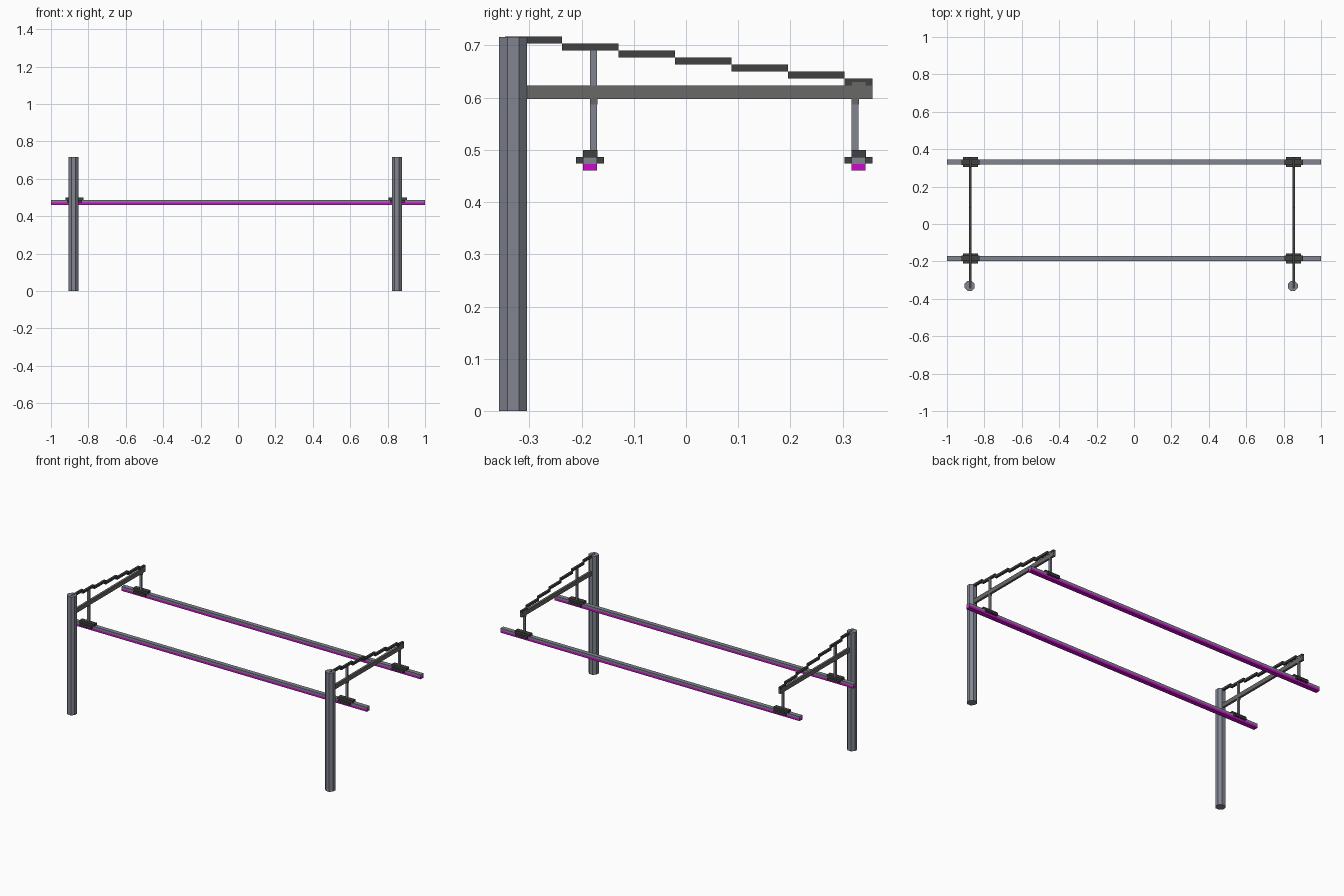
import bpy, bmesh, math

cube = bpy.data.objects.get("Cube")
if cube:
    bpy.data.objects.remove(cube, do_unlink=True)


def material(name, rgb):
    m = bpy.data.materials.new(name)
    m.use_nodes = True
    m.diffuse_color = (*rgb, 1)
    m.node_tree.nodes["Principled BSDF"].inputs["Base Color"].default_value = (*rgb, 1)
    return m


STEEL = material("blue grey steel", (0.22, 0.235, 0.28))
DARK = material("dark grey", (0.053, 0.053, 0.053))
BEAM = material("mid grey", (0.138, 0.138, 0.133))
MAGENTA = material("magenta", (0.6, 0.003, 0.6))


def add_object(name, bm, mat):
    mesh = bpy.data.meshes.new(name)
    bm.to_mesh(mesh)
    bm.free()
    mesh.materials.append(mat)
    ob = bpy.data.objects.new(name, mesh)
    bpy.context.collection.objects.link(ob)
    return ob


def box(name, x, y, z, mat):
    """Box from (min, max) pairs on each axis."""
    bm = bmesh.new()
    bmesh.ops.create_cube(bm, size=1)
    for v in bm.verts:
        v.co = [lo + (c + 0.5) * (hi - lo) for c, (lo, hi) in zip(v.co, (x, y, z))]
    return add_object(name, bm, mat)


def around(c, width):
    return (c - width / 2, c + width / 2)


def post(name, x, y, apothem, height):
    """Eight-sided post with flats facing the axes."""
    bm = bmesh.new()
    r = apothem / math.cos(math.pi / 8)
    ring = [bm.verts.new((x + r * math.cos((i + 0.5) * math.pi / 4),
                          y + r * math.sin((i + 0.5) * math.pi / 4), 0)) for i in range(8)]
    base = bm.faces.new(ring)
    top = bmesh.ops.extrude_face_region(bm, geom=[base])["geom"]
    for v in top:
        if isinstance(v, bmesh.types.BMVert):
            v.co.z = height
    bmesh.ops.recalc_face_normals(bm, faces=bm.faces)
    return add_object(name, bm, STEEL)


RAILS = {"front": -0.1835, "back": 0.3305}   # rail centre lines
T = 0.0134                                   # basic bar thickness

# Long rails with a coloured strip underneath
for label, y in RAILS.items():
    box(label + "_rail", (-1, 1), around(y, 0.027), (0.473, 0.4865), STEEL)
    box(label + "_rail_light_strip", (-1, 1), around(y, 0.027), (0.46, 0.473), MAGENTA)

for side, x in (("right", -0.875), ("left", 0.853)):
    # Upright post and horizontal arm
    post(side + "_post", x - 0.004, -0.331, 0.0265, 0.716)
    box(side + "_arm", around(x, T), (-0.32, 0.357), (0.597, 0.623), BEAM)

    # Stay descending in small steps from the post top to the arm end
    for i in range(7):
        y0 = -0.346 + i * 0.1083
        top = 0.7165 - i * T
        box(f"{side}_stay_step_{i + 1}", around(x, T),
            (y0, min(y0 + 0.1083, 0.357)), (top - T, top), DARK)

    # Arm end cap
    box(side + "_arm_end_cap", around(x, T + 0.002), (0.318, 0.344), (0.622, 0.630), BEAM)

    for label, y in RAILS.items():
        # Hanger rod from the stay or arm down to the rail
        hy = y + (0.0067 if label == "front" else -0.0067)
        top = 0.692 if label == "front" else 0.61
        box(f"{side}_{label}_hanger", around(x, T - 0.001), around(hy, T), (0.49, top), STEEL)
        box(f"{side}_{label}_hanger_collar", around(x, T), around(hy, T + 0.0005),
            (0.587, 0.598), BEAM)
        # Clamp holding the rail
        box(f"{side}_{label}_clamp_plate", around(x + 0.001, 0.08), around(y, 0.0535),
            (0.4735, 0.486), DARK)
        box(f"{side}_{label}_clamp_block", around(x + 0.001, 0.098), around(y, 0.0275),
            (0.4845, 0.50), DARK)
